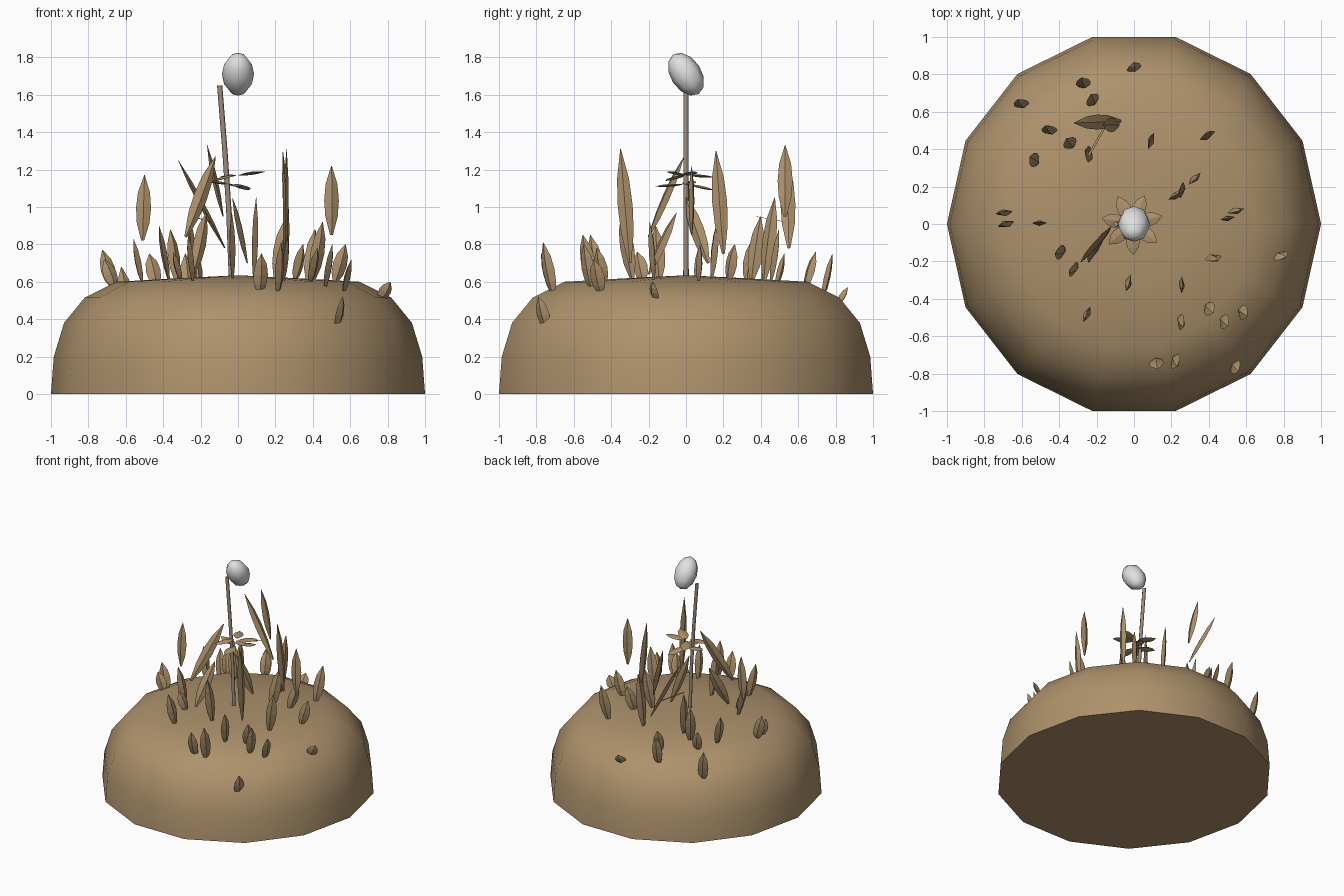
import bpy, bmesh, math, random
from mathutils import Vector, Matrix

if "Cube" in bpy.data.objects:
    bpy.data.objects.remove(bpy.data.objects["Cube"])

random.seed(4)


def material(name, rgb):
    m = bpy.data.materials.new(name)
    m.diffuse_color = (*rgb, 1)
    m.use_nodes = True
    m.node_tree.nodes["Principled BSDF"].inputs["Base Color"].default_value = m.diffuse_color
    return m


BROWN = material("earth_brown", (0.42, 0.285, 0.15))
STALK = material("stalk_grey_brown", (0.34, 0.265, 0.21))
WHITE = material("pale_white", (0.75, 0.75, 0.75))


def make_object(name, bm, mat, smooth=None):
    bmesh.ops.recalc_face_normals(bm, faces=bm.faces)
    me = bpy.data.meshes.new(name)
    bm.to_mesh(me)
    bm.free()
    me.materials.append(mat)
    ob = bpy.data.objects.new(name, me)
    bpy.context.collection.objects.link(ob)
    if smooth:
        bpy.ops.object.select_all(action='DESELECT')
        ob.select_set(True)
        bpy.context.view_layer.objects.active = ob
        bpy.ops.object.shade_smooth_by_angle(angle=math.radians(smooth))
    return ob


def skin(bm, rings, cap_start=True, cap_end=True):
    """Join equal-length rings of points into a closed tube."""
    rows = [[bm.verts.new(p) for p in r] for r in rings]
    n = len(rows[0])
    for a, b in zip(rows, rows[1:]):
        for i in range(n):
            j = (i + 1) % n
            bm.faces.new((a[i], a[j], b[j], b[i]))
    if cap_start:
        bm.faces.new(rows[0])
    if cap_end:
        bm.faces.new(rows[-1])
    return rows


# Mound: fourteen-sided dome
PROFILE = [(1, 0), (0.985, 0.2), (0.93, 0.38), (0.82, 0.515), (0.65, 0.6), (0.3, 0.62)]
TOP = 0.635
bm = bmesh.new()
rows = skin(bm, [[(r * math.cos(math.tau * i / 14),
                   r * math.sin(math.tau * i / 14) * 1.0257, z)
                  for i in range(14)] for r, z in PROFILE], cap_end=False)
apex = bm.verts.new((0, 0, TOP))
for i in range(14):
    bm.faces.new((rows[-1][i], rows[-1][(i + 1) % 14], apex))
make_object("mound", bm, BROWN, 50)


def mound_height(x, y):
    r = math.hypot(x, y)
    pts = [(0, TOP)] + PROFILE[::-1]
    for (r0, z0), (r1, z1) in zip(pts, pts[1:]):
        if r <= r1:
            return z0 + (z1 - z0) * (r - r0) / (r1 - r0)
    return 0


def blade(bm, start, end, yaw, width=0.08, thick=0.035):
    """Leaf blade with a diamond section, its width along the yaw direction."""
    a, b = Vector(start), Vector(end)
    axis = (b - a).normalized()
    side = Vector((math.cos(yaw), math.sin(yaw), 0))
    side = (side - axis * side.dot(axis)).normalized()
    out = axis.cross(side)
    rings = []
    for t, s in ((0, 0.2), (0.27, 0.85), (0.5, 1), (0.74, 0.8), (1, 0.04)):
        c = a.lerp(b, t)
        w, d = side * width / 2 * s, out * thick / 2 * s
        rings.append([c + w, c + d, c - w, c - d])
    skin(bm, rings)


# Blades rooted in the mound: x, y, height of the tip
ROOTED = [(0, .83, .57), (-.27, .75, .75), (-.22, .66, .76), (-.6, .64, .68),
          (-.45, .5, .75), (-.34, .43, .88), (-.24, .37, .95), (-.53, .34, .83),
          (.09, .44, 1.05), (.39, .47, .88), (.32, .24, .8), (.22, .15, .93),
          (.54, .07, .8), (-.69, .06, .77), (-.68, 0, .72), (-.39, -.15, .9),
          (-.32, -.24, .76), (-.03, -.31, .97), (-.25, -.48, .85), (.42, -.18, .92),
          (.78, -.17, .6), (.4, -.45, .78), (.48, -.52, .8), (.58, -.47, .72),
          (.25, -.52, .85), (.12, -.74, .75), (.22, -.73, .81), (.54, -.76, .52)]
bm = bmesh.new()
for x, y, tip in ROOTED:
    r = math.hypot(x, y)
    d = Vector((x / r, y / r, 0))
    base = mound_height(x, y) - 0.02 - 0.08 * max(0, r - 0.7)
    c = Vector((x, y, 0))
    yaw = random.uniform(-0.7, 0.7) + math.pi / 4
    blade(bm, c - d * 0.025 + Vector((0, 0, base)),
          c + d * 0.035 + Vector((0, 0, tip)), yaw)
make_object("ground_blades", bm, BROWN)

# Taller blades hovering over the mound: start, end, yaw
bm = bmesh.new()
for start, end, yaw in [((-.51, 0, .82), (-.5, .01, 1.17), 0),
                        ((.5, .03, .85), (.5, .03, 1.22), 0.2),
                        ((.25, -.3, .7), (.26, -.35, 1.31), 1.5),
                        ((.27, .2, .75), (.24, .16, 1.3), 1.5),
                        ((-.07, .55, .78), (-.32, .54, 1.25), 1.57),
                        ((-.08, .53, .95), (-.165, .53, 1.33), 1.57),
                        ((-.28, -.2, .84), (-.12, -.01, 1.27), 0.5),
                        ((-.24, -.2, .64), (-.17, -.05, .97), 0.6),
                        ((.05, .12, .7), (-.03, 0, 1.05), 1.2)]:
    blade(bm, start, end, yaw, 0.08, 0.03)
make_object("tall_blades", bm, BROWN)


def rod(name, points, radius, mat):
    bm = bmesh.new()
    skin(bm, [[(x + radius * math.cos(math.tau * i / 6),
                y + radius * math.sin(math.tau * i / 6), z)
               for i in range(6)] for x, y, z in points])
    return make_object(name, bm, mat, 70)


# Stalk and a small side twig
rod("stalk", [(-.035, 0, .6), (-.05, 0, 1.0), (-.07, 0, 1.3), (-.098, 0, 1.65)], 0.014, STALK)
rod("twig", [(-.24, .37, .95), (-.15, .53, .92)], 0.007, BROWN)

# Petal collar around the stalk
bm = bmesh.new()
for k in range(7):
    a = math.radians(15 + k * 360 / 7)
    d = Vector((math.cos(a), math.sin(a), 0))
    z = (1.17, 1.12)[k % 2]
    blade(bm, Vector((-.01, 0, z)) + d * 0.02,
          Vector((-.01, 0, z + (0.02, -0.03, -0.01)[k % 3])) + d * 0.165,
          a + math.pi / 2, 0.075, 0.015)
make_object("petal_collar", bm, BROWN)

# Seed head: tilted low-sided ellipsoid
bm = bmesh.new()
bmesh.ops.create_uvsphere(bm, u_segments=8, v_segments=6, radius=1)
bm.transform(Matrix.Translation((0, 0, 1.71)) @ Matrix.Rotation(math.radians(33), 4, 'X')
             @ Matrix.Diagonal((0.086, 0.083, 0.126, 1)))
make_object("seed_head", bm, WHITE, 60)
